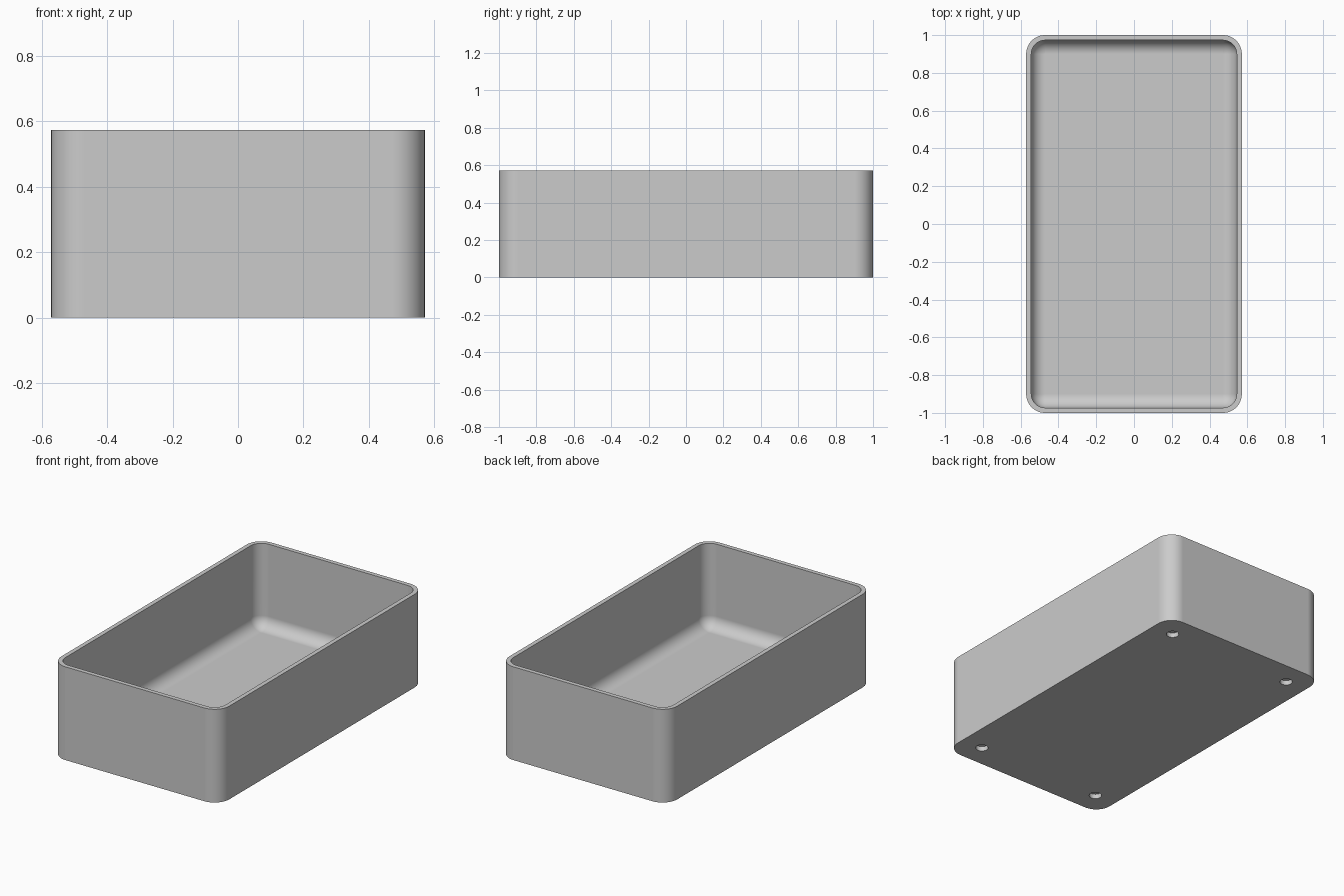
import bpy
import bmesh
from math import pi, sin, cos, radians

cube = bpy.data.objects.get("Cube")
if cube:
    bpy.data.objects.remove(cube, do_unlink=True)

HALF_X, HALF_Y, HEIGHT = 0.571, 1.0, 0.573
CORNER, WALL, FLOOR = 0.1, 0.027, 0.057
HOLE_INSET, HOLE_RADIUS, HOLE_DEPTH = 0.143, 0.036, 0.029
CORNER_STEPS, FILLET_STEPS = 12, 10

grey = bpy.data.materials.new("plain grey")
grey.use_nodes = True
grey.diffuse_color = (0.6, 0.6, 0.6, 1)
grey.node_tree.nodes["Principled BSDF"].inputs["Base Color"].default_value = (0.6, 0.6, 0.6, 1)


def ring(bm, inset, z):
    """Rounded rectangle of vertices, inset from the outer wall."""
    r = max(CORNER - inset, 0.002)
    cx, cy = HALF_X - inset - r, HALF_Y - inset - r
    verts = []
    for k, (sx, sy) in enumerate([(1, 1), (-1, 1), (-1, -1), (1, -1)]):
        for i in range(CORNER_STEPS + 1):
            a = (k + i / CORNER_STEPS) * pi / 2
            verts.append(bm.verts.new((sx * cx + r * cos(a), sy * cy + r * sin(a), z)))
    return verts


# Tray: outer wall, rim, inner wall, floor fillet and floor
bm = bmesh.new()
fillet = CORNER - WALL
sections = [(0, 0), (0, HEIGHT), (WALL, HEIGHT)]
for i in range(FILLET_STEPS + 1):
    a = i / FILLET_STEPS * pi / 2
    sections.append((WALL + fillet * (1 - cos(a)), FLOOR + fillet * (1 - sin(a))))
rings = [ring(bm, inset, z) for inset, z in sections]
for low, high in zip(rings, rings[1:]):
    for i in range(len(low)):
        j = (i + 1) % len(low)
        bm.faces.new((low[i], low[j], high[j], high[i]))
bm.faces.new(rings[-1])
bm.faces.new(rings[0][::-1])
bmesh.ops.remove_doubles(bm, verts=bm.verts, dist=0.0001)
bmesh.ops.recalc_face_normals(bm, faces=bm.faces)
mesh = bpy.data.meshes.new("tray")
bm.to_mesh(mesh)
bm.free()
mesh.materials.append(grey)
tray = bpy.data.objects.new("tray", mesh)
bpy.context.collection.objects.link(tray)

# Four shallow round recesses in the underside
for sx in (-1, 1):
    for sy in (-1, 1):
        bpy.ops.mesh.primitive_cylinder_add(
            vertices=32, radius=HOLE_RADIUS, depth=2 * HOLE_DEPTH,
            location=(sx * (HALF_X - HOLE_INSET), sy * (HALF_Y - HOLE_INSET), 0))
        cutter = bpy.context.object
        cutter.name = "recess_cutter"
        cutter.hide_render = True
        cutter.data.materials.append(grey)
        cut = tray.modifiers.new("recess", 'BOOLEAN')
        cut.operation = 'DIFFERENCE'
        cut.solver = 'EXACT'
        cut.object = cutter
        bpy.ops.object.select_all(action='DESELECT')
        tray.select_set(True)
        bpy.context.view_layer.objects.active = tray
        bpy.ops.object.modifier_apply(modifier=cut.name)
        bpy.data.objects.remove(cutter, do_unlink=True)

# Smooth curves, crisp rim and base edges, flat large faces
bpy.ops.object.shade_smooth_by_angle(angle=radians(35))
weighted = tray.modifiers.new("flat faces", 'WEIGHTED_NORMAL')
weighted.keep_sharp = True
